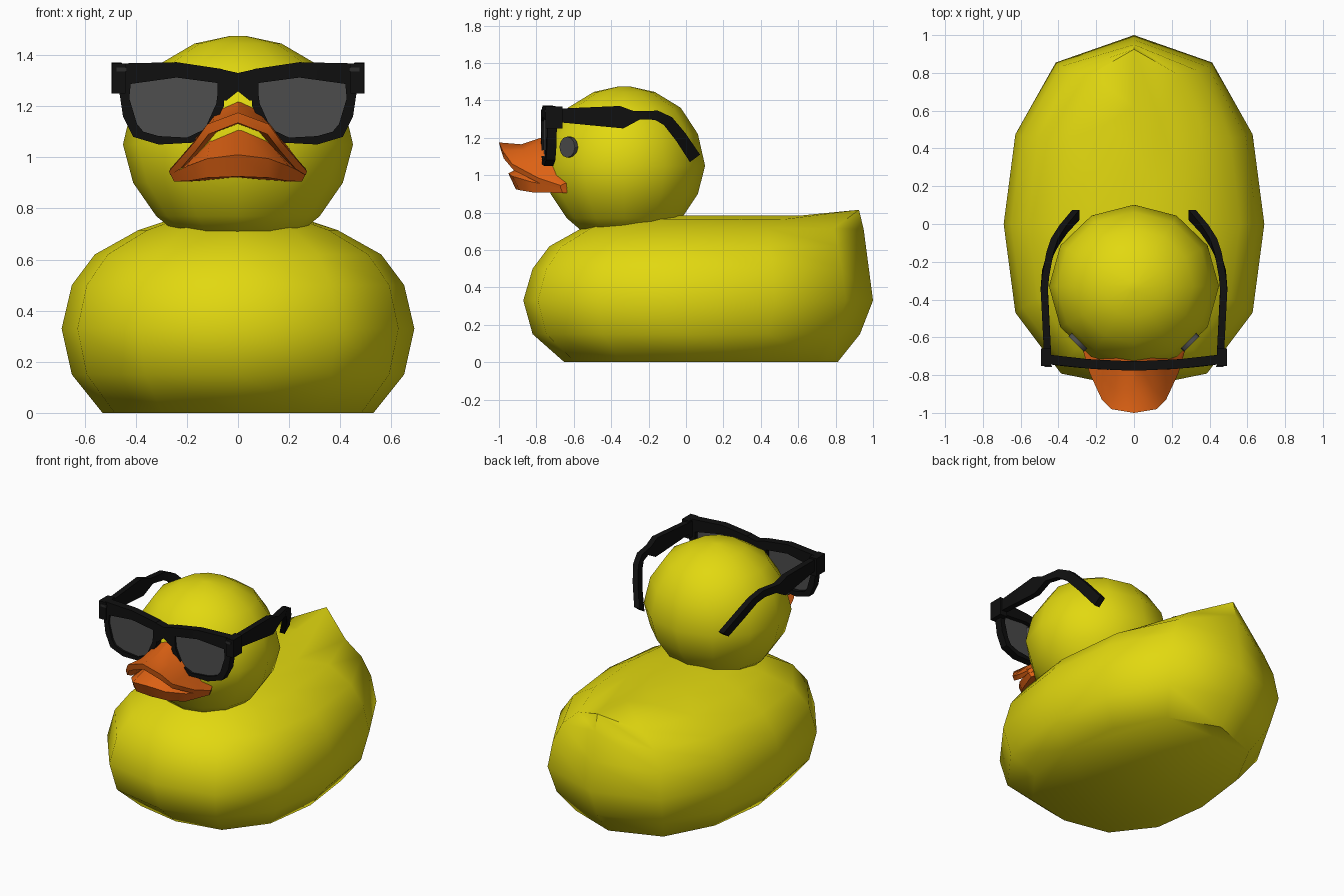
import bpy, bmesh, math

if "Cube" in bpy.data.objects:
    bpy.data.objects.remove(bpy.data.objects["Cube"])


def material(name, rgb):
    m = bpy.data.materials.new(name)
    m.diffuse_color = (*rgb, 1)
    m.use_nodes = True
    m.node_tree.nodes["Principled BSDF"].inputs["Base Color"].default_value = m.diffuse_color
    return m


YELLOW = material("yellow", (0.76, 0.69, 0.005))
ORANGE = material("orange", (0.75, 0.125, 0.007))
BLACK = material("black", (0.005, 0.005, 0.005))
GREY = material("lens_grey", (0.075, 0.075, 0.075))
DARK = material("rivet_grey", (0.025, 0.025, 0.025))


def loft(name, sections, mat, angle=50, cyclic=False):
    """Skin closed loops of equal length; cap the ends unless cyclic."""
    bm = bmesh.new()
    loops = [[bm.verts.new(p) for p in s] for s in sections]
    n = len(loops[0])
    pairs = list(zip(loops, loops[1:])) + ([(loops[-1], loops[0])] if cyclic else [])
    for a, b in pairs:
        for i in range(n):
            j = (i + 1) % n
            bm.faces.new((a[i], a[j], b[j], b[i]))
    if not cyclic:
        bm.faces.new(loops[0])
        bm.faces.new(loops[-1][::-1])
    bmesh.ops.recalc_face_normals(bm, faces=bm.faces)
    me = bpy.data.meshes.new(name)
    bm.to_mesh(me)
    bm.free()
    me.materials.append(mat)
    ob = bpy.data.objects.new(name, me)
    bpy.context.collection.objects.link(ob)
    bpy.ops.object.select_all(action='DESELECT')
    ob.select_set(True)
    bpy.context.view_layer.objects.active = ob
    bpy.ops.object.shade_smooth_by_angle(angle=math.radians(angle))
    return ob


def flip(sections):
    return [[(-x, y, z) for x, y, z in s] for s in sections]


def pair(name, sections, mat, angle=40, cyclic=False):
    loft(name + "_left", sections, mat, angle, cyclic)
    loft(name + "_right", flip(sections), mat, angle, cyclic)


# Body: twelve-sided rings (z, half width, front, back), tail lifted at the rear column
SX = [0, .6, .91, 1, .91, .56, 0]
SY = [1, .855, .475, 0, -.54, -.91, -1]
RINGS = [(0, .53, .65, .81), (.15, .65, .82, .93), (.33, .69, .87, 1.0), (.5, .65, .82, .975),
         (.62, .56, .73, .95), (.715, .39, .56, .925), (.765, .24, .42, .62)]
TAIL_LIFT = [0, 0, 0, .02, .09, .10, .02]
body = []
for (z, rx, yf, yb), lift in zip(RINGS, TAIL_LIFT):
    half = [(rx * sx, sy * (yb if sy > 0 else yf), z + (lift if i == 0 else 0))
            for i, (sx, sy) in enumerate(zip(SX, SY))]
    body.append(half + [(-x, y, w) for x, y, w in half[5:0:-1]])
body.append([(x * .4, y * .6 + .05, .785) for x, y, z in body[-1]])
loft("body", body, YELLOW, 52)

# Head: low-poly revolved ball
HEAD = [(.70, .235), (.77, .32), (.90, .41), (1.05, .45), (1.22, .41),
        (1.36, .315), (1.445, .17), (1.475, .03)]
loft("head", [[(r * math.sin(math.tau * i / 12), -.33 + r * .96 * math.cos(math.tau * i / 12), z)
               for i in range(12)] for z, r in HEAD], YELLOW, 60)

# Eyes: flat discs on the cheeks, facing outward at 45 degrees
eye = []
for d in (-.012, .012):
    c = math.sqrt(.5)
    loop = []
    for i in range(12):
        t = math.tau * i / 12
        u, w = .058 * math.cos(t), .056 * math.sin(t)
        loop.append((.297 + c * (u + d), -.627 + c * (u - d), 1.15 + w))
    eye.append(loop)
pair("eye", eye, GREY, 30)

# Bill: cross-sections from the centre outwards, mirrored
UPPER = [
    [(0, -.70, 1.225), (0, -.88, 1.165), (0, -1, 1.175), (0, -.99, 1.135), (0, -.70, 1.13)],
    [(.09, -.70, 1.18), (.10, -.87, 1.135), (.12, -.98, 1.13), (.115, -.975, 1.09), (.08, -.70, 1.10)],
    [(.15, -.68, 1.10), (.17, -.82, 1.065), (.17, -.93, 1.06), (.165, -.92, 1.025), (.13, -.68, 1.04)],
    [(.21, -.64, 1.0), (.23, -.74, .995), (.235, -.79, .985), (.225, -.78, .955), (.20, -.64, .97)],
    [(.24, -.60, .965), (.265, -.65, .955), (.27, -.67, .945), (.265, -.67, .93), (.24, -.60, .93)]]
LOWER = [
    [(0, -.72, 1.12), (0, -.95, 1.01), (0, -.91, .925), (0, -.65, .92)],
    [(.11, -.71, 1.07), (.12, -.93, .995), (.12, -.89, .92), (.11, -.65, .91)],
    [(.18, -.68, 1.0), (.20, -.83, .965), (.19, -.82, .908), (.18, -.62, .905)],
    [(.23, -.62, .945), (.265, -.67, .935), (.25, -.66, .905), (.23, -.60, .905)]]
for name, half in (("upper_bill", UPPER), ("lower_bill", LOWER)):
    loft(name, flip(half[:0:-1]) + half, ORANGE, 40)

# Sunglasses rims: outer and inner outlines (x, z), slightly bowed
OUTER = [(.06, 1.345), (.24, 1.372), (.47, 1.367), (.465, 1.26), (.45, 1.16), (.41, 1.08),
         (.31, 1.05), (.18, 1.057), (.105, 1.10), (.055, 1.2)]
INNER = [(.075, 1.29), (.24, 1.312), (.42, 1.287), (.425, 1.23), (.395, 1.13), (.37, 1.10),
         (.31, 1.083), (.20, 1.077), (.13, 1.11), (.085, 1.21)]


def bow(x, z, d):
    return (x, -.775 + .16 * x * x + d, z)


pair("rim", [[bow(*o, 0), bow(*i, 0), bow(*i, .05), bow(*o, .05)]
             for o, i in zip(OUTER, INNER)], BLACK, 40, True)
pair("lens", [[bow(x, z, d) for x, z in INNER] for d in (.014, .022)], GREY, 40)

# Bridge between the rims
loft("bridge", [[bow(x, t, 0), bow(x, b, 0), bow(x, b, .05), bow(x, t, .05)]
                for x, t, b in ((-.08, 1.348, 1.22), (-.045, 1.34, 1.222), (0, 1.33, 1.258),
                                (.045, 1.34, 1.222), (.08, 1.348, 1.22))], BLACK, 40)


def block(x0, x1, y0, y1, z0, z1):
    return [[(x, y0, z0), (x, y1, z0), (x, y1, z1), (x, y0, z1)] for x in (x0, x1)]


# Hinge blocks with small rivet plates
pair("hinge", block(.44, .492, -.752, -.66, 1.25, 1.367), BLACK)
pair("rivet", block(.435, .475, -.757, -.750, 1.335, 1.352), DARK)

# Temple arms: top and bottom edge (y, z) with sideways position x
ARM = [(-.70, 1.355, -.70, 1.285, .457), (-.353, 1.37, -.335, 1.25, .475),
       (-.278, 1.342, -.246, 1.298, .468), (-.15, 1.345, -.166, 1.296, .445),
       (-.075, 1.31, -.118, 1.268, .42), (-.005, 1.227, -.052, 1.183, .375),
       (.075, 1.11, .021, 1.07, .308)]
pair("temple_arm", [[(x - .019, yt, zt), (x + .019, yt, zt), (x + .019, yb, zb), (x - .019, yb, zb)]
                    for yt, zt, yb, zb, x in ARM], BLACK, 40)
